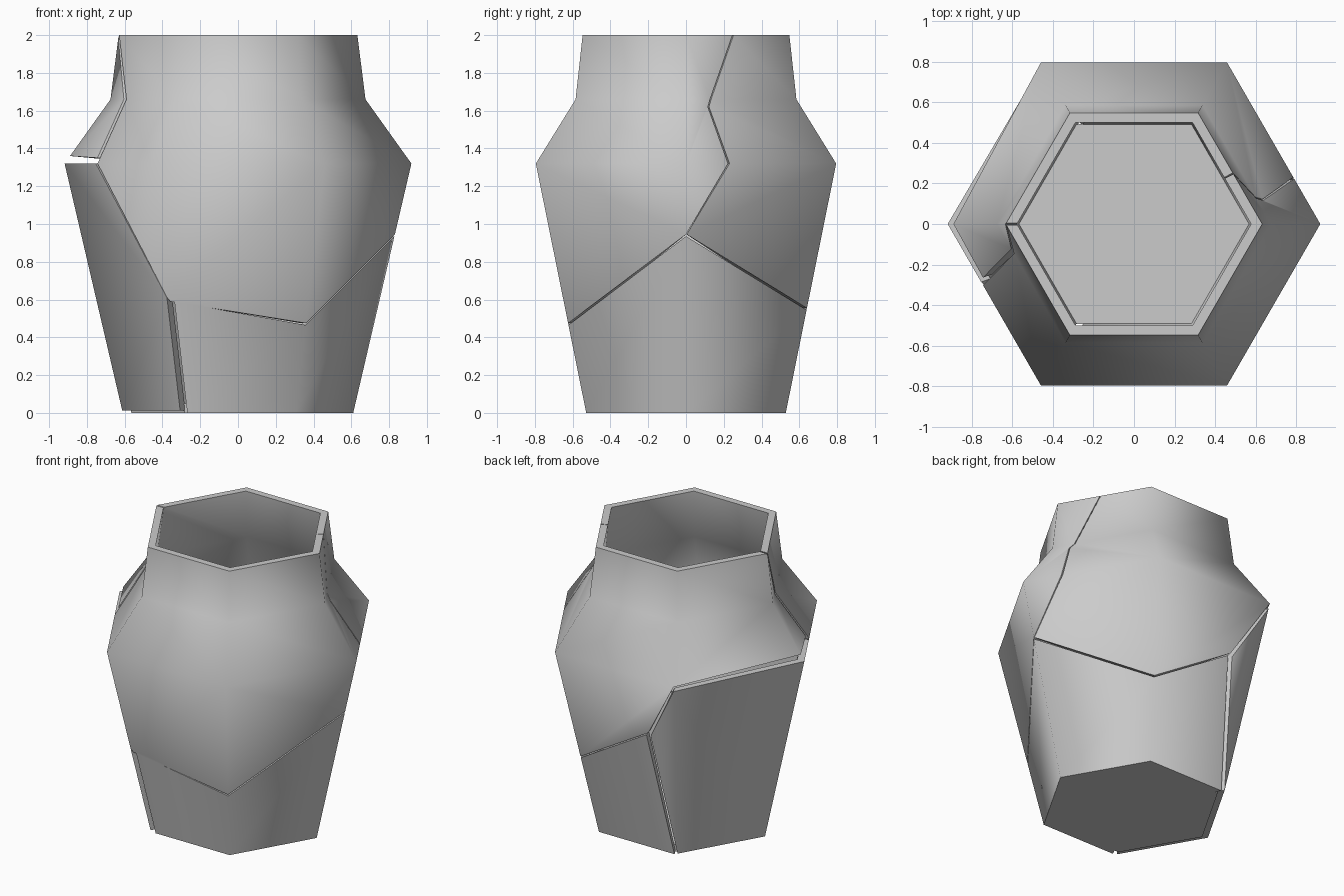
import bpy, bmesh, math

cube = bpy.data.objects.get("Cube")
if cube:
    bpy.data.objects.remove(cube, do_unlink=True)

# One grey clay colour
clay = bpy.data.materials.new("grey_clay")
clay.use_nodes = True
GREY = (0.6, 0.6, 0.6, 1)
clay.diffuse_color = GREY
clay.node_tree.nodes["Principled BSDF"].inputs["Base Color"].default_value = GREY

# Vase silhouette: (height, corner radius)
PROFILE = [(0, 0.61), (1.32, 0.918), (1.66, 0.675), (2, 0.632)]
WALL = 0.055


def radius(z):
    for (z0, r0), (z1, r1) in zip(PROFILE, PROFILE[1:]):
        if z <= z1:
            return r0 + (r1 - r0) * (z - z0) / (z1 - z0)
    return PROFILE[-1][1]


def on_hexagon(u, z, inset=0):
    """Wrap (side position, height) onto the six-sided vase."""
    side = math.floor(u + 1e-5)
    t = u - side
    r = radius(z) - inset
    a, b = (math.radians(60 * k) for k in (side, side + 1))
    return (r * ((1 - t) * math.cos(a) + t * math.cos(b)),
            r * ((1 - t) * math.sin(a) + t * math.sin(b)), z)


def finish(bm, name):
    bmesh.ops.recalc_face_normals(bm, faces=bm.faces)
    mesh = bpy.data.meshes.new(name)
    bm.to_mesh(mesh)
    bm.free()
    mesh.materials.append(clay)
    obj = bpy.data.objects.new(name, mesh)
    bpy.context.collection.objects.link(obj)


def shard(name, outline):
    """Cut a flat outline at the vase corners, wrap it and give it a wall."""
    bm = bmesh.new()
    bm.faces.new([bm.verts.new((u, z, 0)) for u, z in outline])
    cuts = [((k, 0, 0), (1, 0, 0)) for k in range(1, 8)]
    cuts += [((0, z, 0), (0, 1, 0)) for z, _ in PROFILE[1:-1]]
    for co, no in cuts:
        bmesh.ops.bisect_plane(bm, geom=bm.verts[:] + bm.edges[:] + bm.faces[:],
                               dist=1e-5, plane_co=co, plane_no=no)
    outer = bm.verts[:]
    skin = bm.faces[:]
    border = [e for e in bm.edges if e.is_boundary]
    inner = {}
    for v in outer:
        u, z = v.co.x, v.co.y
        inner[v] = bm.verts.new(on_hexagon(u, z, WALL))
        v.co = on_hexagon(u, z)
    for f in skin:
        f.smooth = True
        bm.faces.new([inner[v] for v in reversed(f.verts)]).smooth = True
    # Flat broken edges
    for e in border:
        a, b = e.verts
        bm.faces.new((a, b, inner[b], inner[a]))
        e.smooth = False
        bm.edges.get((inner[a], inner[b])).smooth = False
    finish(bm, name)


# Large front piece reaching the rim
shard("front_upper_shard", [
    (3.01, 2), (3.25, 1.66), (3.38, 1.32), (4.02, 0.59), (5, 0.475),
    (6, 0.945), (6.28, 1.32), (6.19, 1.62), (6.45, 2)])

# Back piece reaching the rim
shard("back_upper_shard", [
    (0.005, 0.945), (0.29, 1.32), (0.2, 1.62), (0.46, 2), (2.99, 2),
    (3.21, 1.66), (3.34, 1.35), (3, 1.36), (2, 1.32), (1.75, 0.9), (1, 0.555)])

# Lower piece wrapping the right side
shard("lower_right_shard", [
    (4.06, 0), (4.05, 0.59), (5, 0.465), (6, 0.935), (7, 0.545),
    (7.73, 0.88), (7.96, 0)])

# Lower piece on the left side
shard("lower_left_shard", [
    (2, 0.012), (1.77, 0.88), (2, 1.285), (3, 1.32), (3.36, 1.32),
    (4, 0.61), (4, 0.012)])

# Floor of the vase
bm = bmesh.new()
bmesh.ops.create_cone(bm, cap_ends=True, segments=6, radius1=0.565,
                      radius2=0.57, depth=0.05)
# Align a corner with the +x axis
first = bm.verts[:][0].co
turn = -math.atan2(first.y, first.x)
for v in bm.verts:
    r, a = math.hypot(v.co.x, v.co.y), math.atan2(v.co.y, v.co.x) + turn
    v.co = (r * math.cos(a), r * math.sin(a), v.co.z + 0.025)
finish(bm, "floor")
